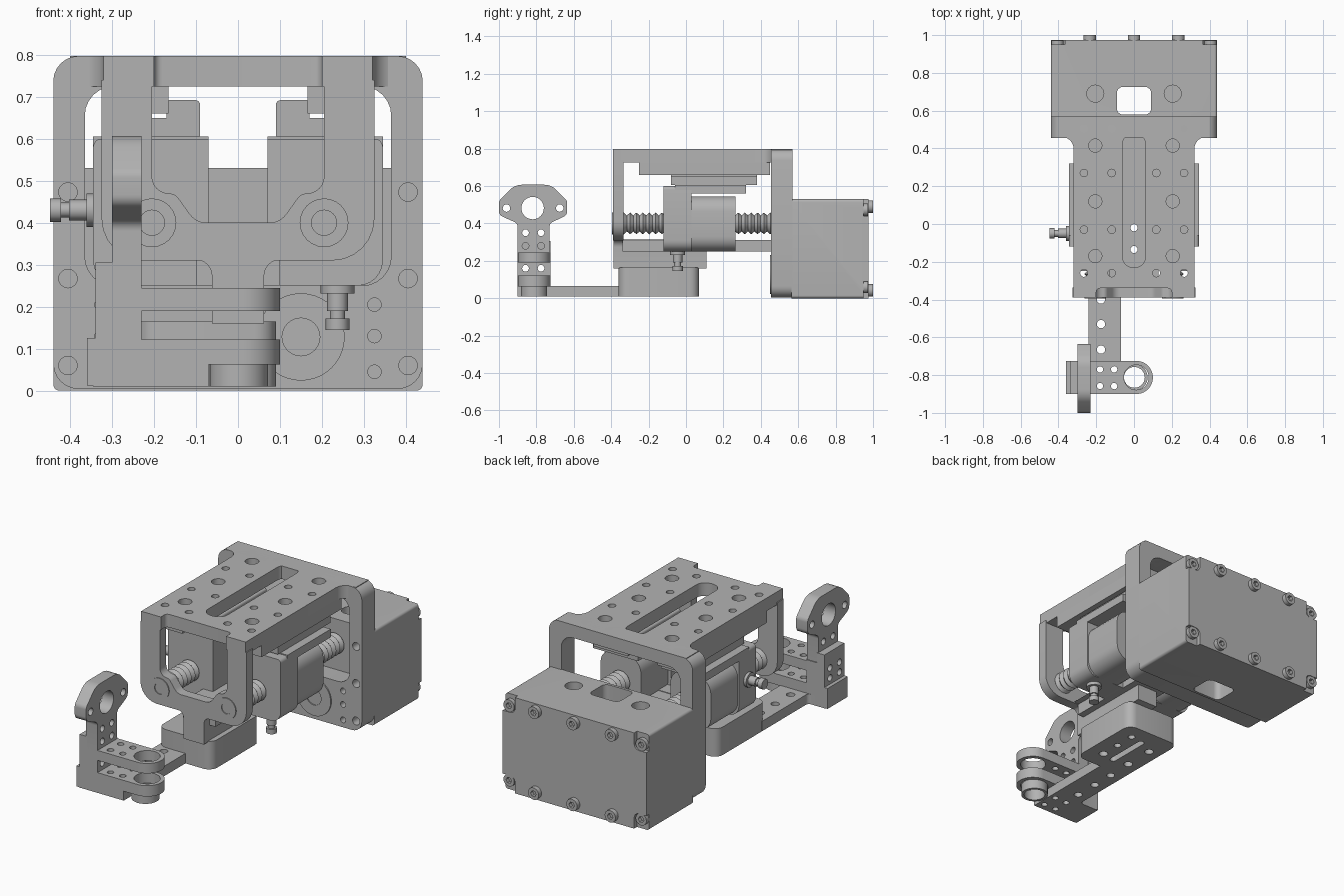
import bpy, bmesh, math
from mathutils import Vector

cube = bpy.data.objects.get("Cube")
if cube:
    bpy.data.objects.remove(cube)

metal = bpy.data.materials.new("plain_grey")
metal.use_nodes = True
GREY = (0.45, 0.45, 0.45, 1)
metal.diffuse_color = GREY
metal.node_tree.nodes["Principled BSDF"].inputs["Base Color"].default_value = GREY
parts = []


def rounded(points, steps=6):
    """Round polygon corners; each point is (a, b) or (a, b, radius)."""
    out = []
    for i, p in enumerate(points):
        c = Vector(p[:2])
        if len(p) < 3:
            out.append(c)
            continue
        u = (Vector(points[i - 1][:2]) - c).normalized()
        v = (Vector(points[(i + 1) % len(points)][:2]) - c).normalized()
        half = u.angle(v) / 2
        mid = c + (u + v).normalized() * p[2] / math.sin(half)
        s = c + u * p[2] / math.tan(half) - mid
        e = c + v * p[2] / math.tan(half) - mid
        turn = s.angle_signed(e)
        for k in range(steps + 1):
            t = -turn * k / steps
            out.append(mid + Vector((s.x * math.cos(t) - s.y * math.sin(t),
                                     s.x * math.sin(t) + s.y * math.cos(t))))
    return out


def rect(a0, a1, b0, b1, r=0):
    pts = [(a0, b0), (a1, b0), (a1, b1), (a0, b1)]
    return rounded([p + (r,) for p in pts]) if r else pts


def circle(a, b, r, n=24):
    return [(a + r * math.cos(math.tau * k / n), b + r * math.sin(math.tau * k / n))
            for k in range(n)]


def add_prism(bm, pts, axis, lo, hi):
    place = {"X": lambda a, b, h: (h, a, b), "Y": lambda a, b, h: (a, h, b),
             "Z": lambda a, b, h: (a, b, h)}[axis]
    low = [bm.verts.new(place(p[0], p[1], lo)) for p in pts]
    top = [bm.verts.new(place(p[0], p[1], hi)) for p in pts]
    bm.faces.new(low)
    bm.faces.new(top[::-1])
    for i in range(len(pts)):
        j = (i + 1) % len(pts)
        bm.faces.new((low[j], low[i], top[i], top[j]))


def finish(name, bm):
    bmesh.ops.recalc_face_normals(bm, faces=bm.faces)
    mesh = bpy.data.meshes.new(name)
    bm.to_mesh(mesh)
    bm.free()
    mesh.materials.append(metal)
    obj = bpy.data.objects.new(name, mesh)
    bpy.context.collection.objects.link(obj)
    return obj


def prism(name, pts, axis, lo, hi):
    bm = bmesh.new()
    add_prism(bm, pts, axis, lo, hi)
    obj = finish(name, bm)
    parts.append(obj)
    return obj


def cut(obj, profiles, axis, lo, hi):
    """Cut a set of separate straight holes through a part."""
    bm = bmesh.new()
    for pts in profiles:
        add_prism(bm, pts, axis, lo, hi)
    cutter = finish("hole_cutter", bm)
    cutter.hide_render = True
    mod = obj.modifiers.new("holes", "BOOLEAN")
    mod.operation, mod.solver, mod.object = "DIFFERENCE", "EXACT", cutter
    graph = bpy.context.evaluated_depsgraph_get()
    obj.data = bpy.data.meshes.new_from_object(obj.evaluated_get(graph))
    obj.modifiers.clear()
    bpy.data.objects.remove(cutter)


def mirrored(pts):
    """Close a right-hand outline with its mirror image."""
    return pts + [(-p[0],) + tuple(p[1:]) for p in reversed(pts)]


SIDES = (("left", 1), ("right", -1))

# Top plate with slot and mounting holes
outline = mirrored([(0.20, -0.34, 0.02), (0.20, -0.39), (0.32, -0.39),
                    (0.32, 0.46, 0.06), (0.40, 0.46), (0.40, 0.57)])
top = prism("top_plate", rounded(outline), "Z", 0.725, 0.797)
cut(top, [rect(-0.06, 0.06, -0.23, 0.48, 0.055)]
    + [circle(s * 0.205, y, 0.035) for s in (1, -1) for y in (-0.17, 0.12, 0.415)]
    + [circle(s * x, y, 0.02, 16) for s in (1, -1) for x in (0.118, 0.265)
       for y in (-0.26, -0.03, 0.27, 0.505)], "Z", 0.6, 0.9)

# Front frame with screw bearings
outline = mirrored([(0.10, 0.40, 0.05), (0.15, 0.47, 0.03), (0.205, 0.47, 0.04),
                    (0.205, 0.74), (0.325, 0.74), (0.325, 0.31, 0.1)])
front = prism("front_frame", rounded(outline), "Y", -0.39, -0.335)
for side, s in SIDES:
    boss = prism(side + "_screw_bearing", circle(s * 0.205, 0.4, 0.058), "Y", -0.395, -0.34)
    cut(boss, [circle(s * 0.205, 0.4, 0.03)], "Y", -0.5, -0.375)

# Rear frame with window
rear = prism("rear_frame", rect(-0.44, 0.44, 0.004, 0.797, 0.06), "Y", 0.455, 0.57)
cut(rear, [rect(-0.365, 0.365, 0.25, 0.725, 0.07)]
    + [circle(s * x, z, r) for s in (1, -1)
       for x, z, r in ((0.405, 0.473, 0.022), (0.405, 0.267, 0.022), (0.405, 0.06, 0.022),
                       (0.325, 0.205, 0.016), (0.325, 0.13, 0.016), (0.325, 0.045, 0.016))],
    "Y", 0.4, 0.6)

# Drive housing with cable passage, top ports and corner pockets
housing = prism("drive_housing", rect(-0.44, 0.44, 0, 0.53, 0.015), "Y", 0.565, 0.975)
cut(housing, [rect(-0.09, 0.09, 0.58, 0.725, 0.03)], "Z", -0.1, 0.7)
cut(housing, [circle(s * 0.205, 0.69, 0.045) for s in (1, -1)], "Z", 0.42, 0.7)
CORNERS = [(s * 0.405, z) for s in (1, -1) for z in (0.06, 0.473)]
cut(housing, [circle(x, z, 0.022) for x, z in CORNERS], "Y", 0.5, 1.1)
cut(housing, [rect(min(s * 0.365, s * 0.5), max(s * 0.365, s * 0.5), z0, z0 + 0.16, 0.03)
              for s in (1, -1) for z0 in (-0.07, 0.44)], "Y", 0.95, 1.1)
heads = [(x, z, 0.97, 1.0) for x in (-0.235, 0, 0.235) for z in (0.042, 0.49)]
heads += [(x, z, 0.94, 0.972) for x, z in CORNERS]
for x, z, y0, y1 in heads:
    head = prism("housing_bolt", circle(x, z, 0.033), "Y", y0, y1)
    cut(head, [circle(x, z, 0.017, 6)], "Y", y1 - 0.02, y1 + 0.1)
gear_cover = prism("gear_cover", circle(0.15, 0.128, 0.104, 40), "Y", 0.448, 0.46)
cut(gear_cover, [circle(0.15, 0.128, 0.045)], "Y", 0.4, 0.454)

# Threaded lead screws
for side, s in SIDES:
    bm = bmesh.new()
    count = 27
    ring = []
    for k in range(2 * count + 1):
        y = -0.35 + 0.92 * k / (2 * count)
        ring.append(bm.verts.new((s * 0.205, y, 0.4 + (0.058 if k % 2 else 0.043))))
    edges = [bm.edges.new(pair) for pair in zip(ring, ring[1:])]
    bmesh.ops.spin(bm, geom=ring + edges, cent=(s * 0.205, 0, 0.4), axis=(0, 1, 0),
                   angle=math.tau, steps=24)
    bmesh.ops.remove_doubles(bm, verts=bm.verts, dist=0.0005)
    parts.append(finish(side + "_lead_screw", bm))

# Carriages, nuts and linear slides
for side, s in SIDES:
    def across(points):
        return rounded([(s * p[0],) + tuple(p[1:]) for p in points])

    prism(side + "_carriage", across([(0.07, 0.60), (0.07, 0.25, 0.03), (0.345, 0.25, 0.06),
                                      (0.345, 0.60, 0.02)]), "Y", -0.12, 0.03)
    prism(side + "_carriage_top", across([(0.07, 0.56), (0.345, 0.56), (0.345, 0.605),
                                          (0.07, 0.605)]), "Y", -0.06, 0.32)
    prism(side + "_screw_nut", across([(0.09, 0.25, 0.08), (0.338, 0.25, 0.08),
                                       (0.338, 0.545, 0.08), (0.09, 0.545, 0.08)]),
          "Y", 0.025, 0.265)
    prism(side + "_slide_block", across([(0.09, 0.605), (0.30, 0.605), (0.30, 0.65), (0.17, 0.65),
                                         (0.17, 0.692, 0.008), (0.09, 0.692, 0.012)]),
          "Y", -0.08, 0.38)
    prism(side + "_slide_rail", across([(0.165, 0.66), (0.32, 0.66), (0.32, 0.728),
                                        (0.165, 0.728)]), "Y", -0.25, 0.45)

# Grease nipples
for lo, hi, r in ((0.145, 0.172, 0.028), (0.17, 0.195, 0.018), (0.19, 0.236, 0.025),
                  (0.232, 0.252, 0.04)):
    prism("lower_nipple", circle(0.237, -0.045, r, 12), "Z", lo, hi)
    prism("side_nipple", circle(-0.05, 0.43, r, 12), "X", lo - 0.593, hi - 0.593)

# Mounting stem, tie bar and base block
stem = prism("mount_stem", rounded([(-0.13, 0.315), (-0.062, 0.31, 0.04), (-0.062, 0.16),
                                    (0.062, 0.16), (0.062, 0.31, 0.04), (0.13, 0.315)]),
             "Y", -0.388, 0.11)
tie = prism("tie_bar", rect(-0.1, 0.1, -0.34, 0.46), "Z", 0.25, 0.312)
base = prism("base_block", rect(-0.24, 0.09, -0.36, 0.07, 0.05), "Z", 0.01, 0.165)
for obj in (stem, tie, base):
    cut(obj, [circle(0, y, 0.019, 16) for y in (-0.02, -0.135)], "Z", -0.1, 0.5)
cut(base, [rect(-0.095, -0.06, -0.28, -0.02, 0.016)]
    + [circle(x, y, 0.024, 16) for x in (0.0, -0.17) for y in (-0.25, -0.3 + 0.22)
       if x < 0 or y < -0.2], "Z", -0.1, 0.08)

# Sensor arm
arm = prism("sensor_arm", rounded([(-0.345, -0.9), (-0.07, -0.9), (-0.07, -0.32), (-0.24, -0.32),
                                   (-0.24, -0.725, 0.02), (-0.345, -0.725)]), "Z", 0.01, 0.065)
PAIRS = [(x, y) for x in (-0.18, -0.105) for y in (-0.77, -0.858)]
cut(arm, [circle(-0.175, y, 0.022, 16) for y in (-0.4, -0.53, -0.665)]
    + [circle(x, y, 0.017, 16) for x, y in PAIRS], "Z", -0.1, 0.2)

# Clamp rings
for name, lo, hi in (("lower_clamp", 0.062, 0.122), ("upper_clamp", 0.19, 0.245)):
    ring = prism(name, rounded([(-0.235, -0.9), (0.1, -0.9, 0.087), (0.1, -0.725, 0.087),
                                (-0.235, -0.725)], 12), "Z", lo, hi)
    cut(ring, [circle(0.012, -0.812, 0.066, 32)] + [circle(x, y, 0.017, 16) for x, y in PAIRS],
        "Z", -0.1, 0.4)
collar = prism("clamp_collar", circle(0.002, -0.812, 0.07, 32), "Z", 0.01, 0.065)
cut(collar, [circle(0.002, -0.812, 0.055, 32)], "Z", -0.1, 0.2)

# Upright bracket and eared bearing holder
bracket = prism("upright_bracket", rect(-0.9, -0.725, 0.012, 0.25), "X", -0.34, -0.23)
cut(bracket, [circle(y, z, 0.018, 16) for y in (-0.858, -0.775) for z in (0.16, 0.215)],
    "X", -0.5, 0)
prism("bracket_pad", rect(-0.9, -0.725, 0.012, 0.125), "X", -0.36, -0.335)
prism("bracket_rib", rect(-0.9, -0.725, 0.24, 0.305), "X", -0.34, -0.295)
holder = prism("bearing_holder", rounded([
    (-0.9, 0.24), (-0.73, 0.24), (-0.73, 0.40, 0.03), (-0.635, 0.445, 0.033),
    (-0.635, 0.52, 0.033), (-0.72, 0.607, 0.09), (-0.915, 0.607, 0.09), (-1, 0.52, 0.033),
    (-1, 0.445, 0.033), (-0.9, 0.40, 0.03)]), "X", -0.3, -0.23)
cut(holder, [circle(-0.82, 0.482, 0.06, 32), circle(-0.96, 0.482, 0.02, 16),
             circle(-0.675, 0.482, 0.02, 16)]
    + [circle(y, z, 0.018, 16) for y in (-0.858, -0.775) for z in (0.28, 0.35)], "X", -0.5, 0)

# Smooth shading on curved faces
bpy.ops.object.select_all(action="DESELECT")
for obj in parts:
    obj.select_set(True)
bpy.context.view_layer.objects.active = parts[0]
bpy.ops.object.shade_smooth_by_angle(angle=math.radians(32))
